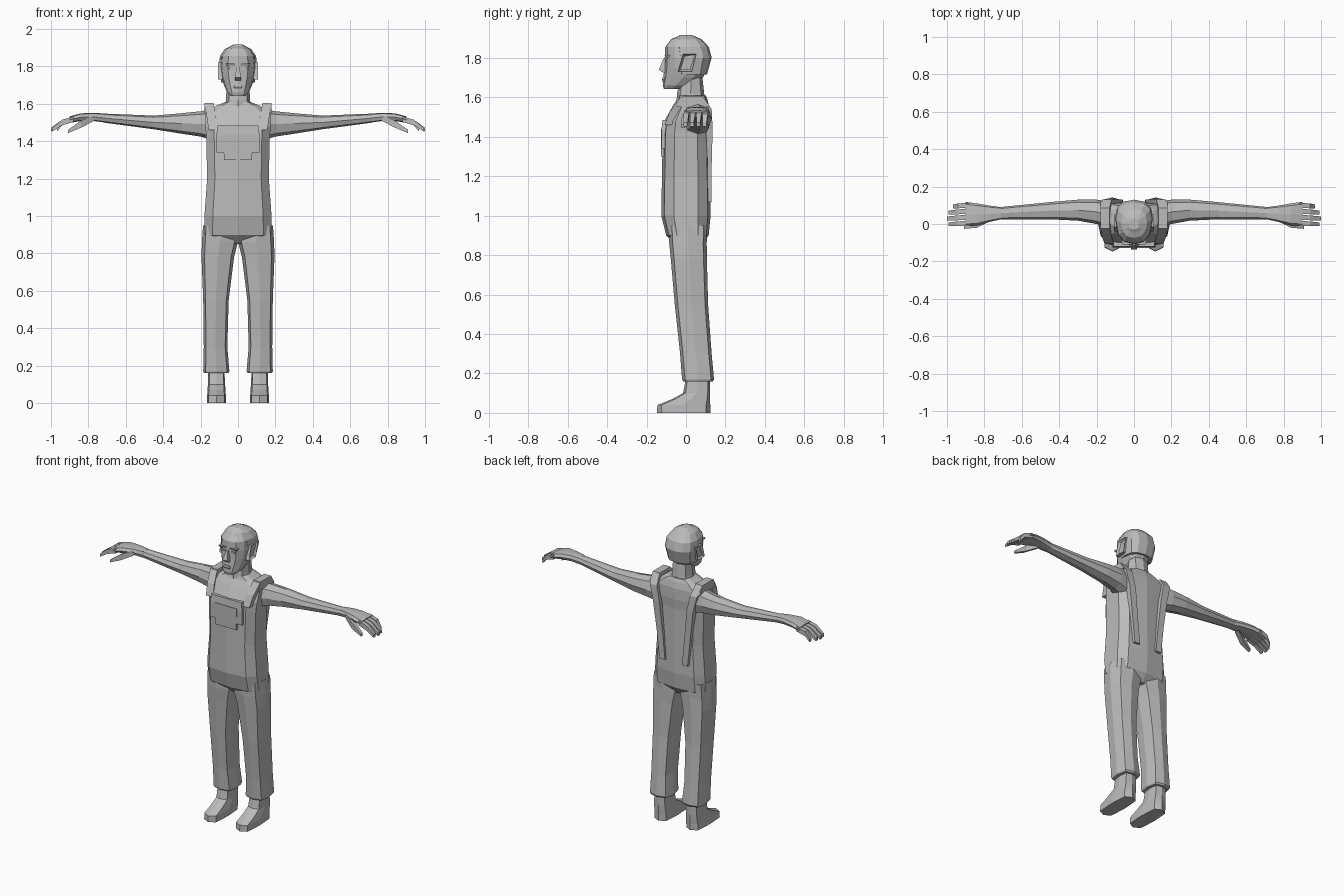
import bpy, bmesh
from math import copysign, cos, pi, sin
from mathutils import Vector

cube = bpy.data.objects.get("Cube")
if cube:
    bpy.data.objects.remove(cube, do_unlink=True)

grey = bpy.data.materials.new("plain grey")
grey.use_nodes = True
grey.diffuse_color = (.5, .5, .5, 1)
grey.node_tree.nodes["Principled BSDF"].inputs["Base Color"].default_value = grey.diffuse_color


def outline(sides, power):
    """Polygon with a corner at the front; a lower power makes it squarer."""
    start = pi / 4 if sides == 4 else -pi / 2
    angles = [start + 2 * pi * i / sides for i in range(sides)]
    return [[copysign(abs(f(a)) ** power, f(a)) for f in (cos, sin)] for a in angles]


def level(z, half, front, back, x=0):
    """Horizontal section: centre and two half axes."""
    return (Vector((x, (front + back) / 2, z)), Vector((half, 0, 0)),
            Vector((0, (back - front) / 2, 0)))


def station(x, front, back, low, high):
    """Section across the arm: centre and two half axes."""
    return (Vector((x, (front + back) / 2, (low + high) / 2)),
            Vector((0, (back - front) / 2, 0)), Vector((0, 0, (high - low) / 2)))


def loft(name, sections, sides=4, power=0, mirror=False, hollow=False):
    """Skin the sections into a capped, flat-shaded part."""
    bm = bmesh.new()
    rows = [[bm.verts.new(centre + u * a + v * b) for a, b in outline(sides, power)]
            for centre, u, v in sections]
    for lower, upper in zip(rows, rows[1:]):
        for i in range(sides):
            bm.faces.new((lower[i - 1], lower[i], upper[i], upper[i - 1]))
    bm.faces.new(rows[0][::-1])
    bm.faces.new(rows[-1])
    bmesh.ops.recalc_face_normals(bm, faces=bm.faces)
    if hollow:
        outer = [f for f in bm.faces if f.normal.x > .9]
        bmesh.ops.inset_region(bm, faces=outer, thickness=.014, depth=-.012)
    mesh = bpy.data.meshes.new(name)
    bm.to_mesh(mesh)
    bm.free()
    mesh.materials.append(grey)
    part = bpy.data.objects.new(name, mesh)
    bpy.context.collection.objects.link(part)
    if mirror:
        part.modifiers.new("mirror", "MIRROR").use_mirror_merge = False


# Torso, from the hem between the legs up to the base of the neck
loft("torso", [
    level(z=.85, half=.09, front=-.05, back=.08),
    level(z=.9, half=.187, front=-.1, back=.115),
    level(z=1, half=.185, front=-.125, back=.125),
    level(z=1.2, half=.17, front=-.122, back=.122),
    level(z=1.42, half=.175, front=-.118, back=.118),
    level(z=1.48, half=.18, front=-.11, back=.122),
    level(z=1.55, half=.178, front=-.07, back=.118),
    level(z=1.59, half=.12, front=-.045, back=.108),
    level(z=1.61, half=.07, front=-.04, back=.1),
], sides=10, power=.6)

# Trouser legs with a turned hem
loft("trouser_leg", [
    level(z=.16, x=.116, half=.065, front=-.015, back=.136),
    level(z=.17, x=.116, half=.07, front=-.02, back=.142),
    level(z=.3, x=.12, half=.063, front=-.03, back=.13),
    level(z=.55, x=.118, half=.068, front=-.057, back=.112),
    level(z=.78, x=.108, half=.087, front=-.077, back=.106),
    level(z=.86, x=.097, half=.096, front=-.085, back=.105),
    level(z=.95, x=.1, half=.087, front=-.09, back=.108),
], sides=8, power=.6, mirror=True)

# Bib and its pocket, thin plates on the chest
loft("bib", [
    level(z=1.34, half=.115, front=-.124, back=-.1),
    level(z=1.43, half=.115, front=-.125, back=-.1),
    level(z=1.485, half=.11, front=-.119, back=-.09),
])
loft("bib_pocket", [
    level(z=1.3, half=.075, front=-.127, back=-.11),
    level(z=1.44, half=.08, front=-.128, back=-.11),
])

# Shoulder straps from the bib over to the back of the waist
loft("strap_front", [
    level(z=1.46, x=.132, half=.025, front=-.108, back=-.07),
    level(z=1.53, x=.142, half=.025, front=-.08, back=-.03),
    level(z=1.6, x=.155, half=.025, front=-.03, back=.01),
], mirror=True)
loft("strap_top", [
    level(z=1.55, x=.155, half=.025, front=-.05, back=.12),
    level(z=1.604, x=.155, half=.025, front=-.025, back=.085),
], mirror=True)
loft("strap_back", [
    level(z=1.07, x=.082, half=.02, front=.11, back=.13),
    level(z=1.25, x=.1, half=.021, front=.11, back=.13),
    level(z=1.44, x=.122, half=.023, front=.1, back=.135),
    level(z=1.54, x=.145, half=.025, front=.08, back=.13),
    level(z=1.6, x=.155, half=.025, front=.04, back=.088),
], mirror=True)

# Shoes, stepping back from the toe to the ankle
loft("shoe", [
    level(z=0, x=.115, half=.05, front=-.147, back=.123),
    level(z=.04, x=.115, half=.05, front=-.145, back=.123),
    level(z=.07, x=.115, half=.048, front=-.07, back=.122),
    level(z=.1, x=.115, half=.046, front=-.015, back=.121),
    level(z=.2, x=.116, half=.042, front=.005, back=.12),
], sides=8, power=.5, mirror=True)

# Arms and palms
loft("arm", [
    station(x=.12, front=-.03, back=.12, low=1.4, high=1.575),
    station(x=.2, front=0, back=.13, low=1.425, high=1.56),
    station(x=.3, front=.018, back=.13, low=1.44, high=1.55),
    station(x=.45, front=.025, back=.117, low=1.464, high=1.537),
    station(x=.72, front=.025, back=.09, low=1.5, high=1.548),
], sides=8, power=.8, mirror=True)
loft("palm", [
    station(x=.71, front=.025, back=.09, low=1.5, high=1.548),
    station(x=.77, front=.012, back=.098, low=1.508, high=1.552),
    station(x=.84, front=-.008, back=.11, low=1.508, high=1.549),
    station(x=.9, front=-.012, back=.118, low=1.498, high=1.533),
], sides=8, power=.6, mirror=True)

# Four fingers, the outer ones shorter, drooping to the tips
for i, finger in enumerate(("index", "middle", "ring", "little")):
    y = .032 * i
    tip = 1 - .008 * (i - 1) ** 2
    loft(finger + "_finger", [
        station(x=.88, front=y - .01, back=y + .018, low=1.503, high=1.532),
        station(x=.94, front=y - .012, back=y + .014, low=1.485, high=1.515),
        station(x=tip, front=y - .012, back=y + .008, low=1.452, high=1.472),
    ], mirror=True)
loft("thumb", [
    station(x=.77, front=.015, back=.05, low=1.508, high=1.54),
    station(x=.84, front=-.02, back=.012, low=1.472, high=1.51),
    station(x=.91, front=-.026, back=-.008, low=1.443, high=1.46),
], mirror=True)

# Neck and head
loft("neck", [
    level(z=1.56, half=.075, front=-.05, back=.105),
    level(z=1.62, half=.064, front=-.045, back=.092),
    level(z=1.73, half=.06, front=-.025, back=.08),
], sides=8, power=.8)
loft("head", [
    level(z=1.642, half=.04, front=-.112, back=-.03),
    level(z=1.66, half=.058, front=-.118, back=.02),
    level(z=1.7, half=.075, front=-.115, back=.085),
    level(z=1.745, half=.09, front=-.11, back=.113),
    level(z=1.8, half=.097, front=-.108, back=.125),
    level(z=1.855, half=.092, front=-.105, back=.11),
    level(z=1.895, half=.065, front=-.075, back=.075),
    level(z=1.913, half=.025, front=-.03, back=.03),
], sides=12, power=.85)

# Hair, a shallow cap behind the face
loft("hair", [
    level(z=1.715, half=.09, front=-.055, back=.106),
    level(z=1.8, half=.102, front=-.07, back=.13),
    level(z=1.855, half=.097, front=-.075, back=.116),
    level(z=1.893, half=.07, front=-.065, back=.08),
    level(z=1.916, half=.026, front=-.03, back=.03),
], sides=12, power=.8)

# Face
loft("nose", [
    level(z=1.725, half=.016, front=-.118, back=-.09),
    level(z=1.74, half=.017, front=-.137, back=-.09),
    level(z=1.795, half=.007, front=-.115, back=-.09),
])
loft("lips", [
    level(z=1.68, half=.018, front=-.118, back=-.09),
    level(z=1.69, half=.024, front=-.123, back=-.09),
    level(z=1.7, half=.018, front=-.119, back=-.09),
])
loft("brow", [
    level(z=1.805, x=.038, half=.024, front=-.105, back=-.07),
    level(z=1.815, x=.038, half=.026, front=-.11, back=-.07),
], mirror=True)
loft("eye", [
    level(z=1.783, x=.036, half=.016, front=-.106, back=-.07),
    level(z=1.793, x=.036, half=.016, front=-.106, back=-.07),
], mirror=True)

# Ears, slanted with a hollow in the outer side
loft("ear", [
    level(z=1.73, x=.096, half=.012, front=-.04, back=.03),
    level(z=1.82, x=.096, half=.012, front=-.015, back=.052),
], mirror=True, hollow=True)
